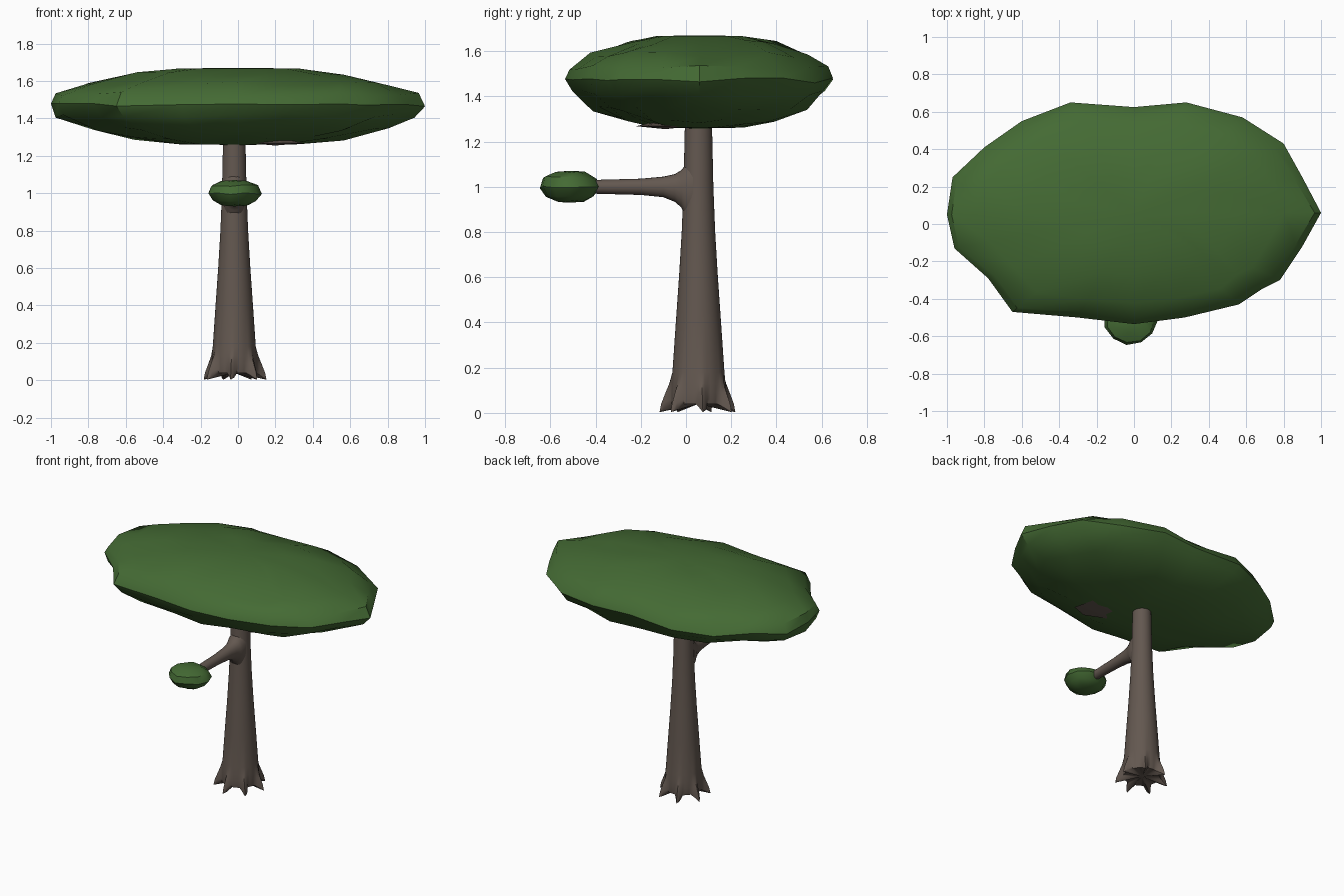
import bpy, bmesh, math, random
from mathutils import Vector

if "Cube" in bpy.data.objects:
    bpy.data.objects.remove(bpy.data.objects["Cube"])

random.seed(4)


def material(name, rgb):
    m = bpy.data.materials.new(name)
    m.diffuse_color = (*rgb, 1)
    m.use_nodes = True
    m.node_tree.nodes["Principled BSDF"].inputs["Base Color"].default_value = m.diffuse_color
    return m


GREEN = material("leaf green", (0.058, 0.145, 0.034))
BARK = material("bark brown", (0.125, 0.097, 0.08))


def loft(name, rings, start, end, mat, angle):
    """Skin closed rings of points, closing both ends with a fan to a point."""
    bm = bmesh.new()
    vr = [[bm.verts.new(p) for p in r] for r in rings]
    n = len(vr[0])
    for a, b in zip(vr, vr[1:]):
        for i in range(n):
            j = (i + 1) % n
            bm.faces.new((a[i], a[j], b[j], b[i]))
    for ring, tip in ((vr[0], start), (vr[-1], end)):
        v = bm.verts.new(tip)
        for i in range(n):
            bm.faces.new((ring[i], ring[(i + 1) % n], v))
    bmesh.ops.recalc_face_normals(bm, faces=bm.faces)
    me = bpy.data.meshes.new(name)
    bm.to_mesh(me)
    bm.free()
    me.materials.append(mat)
    ob = bpy.data.objects.new(name, me)
    bpy.context.collection.objects.link(ob)
    bpy.ops.object.select_all(action='DESELECT')
    ob.select_set(True)
    bpy.context.view_layer.objects.active = ob
    bpy.ops.object.shade_smooth_by_angle(angle=math.radians(angle))
    return ob


# Trunk: tapered, with seven roots flaring at the foot
CX, CY, N = -0.02, 0.055, 56
# (z, radius, outward root bulge, downward root drop)
profile = [(0.04, 0.118, 0.057, 0.038), (0.06, 0.121, 0.046, 0.02),
           (0.09, 0.121, 0.026, 0), (0.13, 0.12, 0.01, 0), (0.18, 0.115, 0, 0),
           (0.4, 0.1, 0, 0), (0.6, 0.086, 0, 0), (0.8, 0.074, 0, 0),
           (1.0, 0.066, 0, 0), (1.32, 0.059, 0, 0)]
rings = []
for z, r, bulge, drop in profile:
    ring = []
    for i in range(N):
        a = math.tau * i / N
        lobe = max(0, math.cos(7 * (a + math.radians(95)))) ** 2
        rr = r + bulge * lobe
        ring.append((CX + rr * math.cos(a), CY + rr * math.sin(a), z - drop * lobe))
    rings.append(ring)
loft("trunk", rings, (CX, CY, 0.04), (CX, CY, 1.32), BARK, 50)

# Side branch: (y, half width, height above axis, depth below axis)
branch = [(0.03, 0.064, 0.13, 0.16), (-0.005, 0.062, 0.095, 0.13),
          (-0.02, 0.056, 0.074, 0.092), (-0.05, 0.048, 0.056, 0.066),
          (-0.1, 0.041, 0.045, 0.046), (-0.2, 0.036, 0.036, 0.036),
          (-0.42, 0.03, 0.03, 0.03)]
rings = []
for y, w, up, down in branch:
    ring = []
    for i in range(20):
        a = math.tau * i / 20
        s = math.sin(a)
        ring.append((CX + w * math.cos(a), y, 1.0 + s * (up if s > 0 else down)))
    rings.append(ring)
loft("branch", rings, (CX, 0.03, 1), (CX, -0.42, 1), BARK, 40)

# Main canopy: irregular outline scaled through a lens-shaped profile
outline = [(-1, .05), (-.96, -.13), (-.78, -.29), (-.65, -.47), (-.3, -.5),
           (0, -.535), (.27, -.5), (.56, -.43), (.68, -.35), (.78, -.3),
           (.9, -.12), (1, .06), (.9, .25), (.8, .43), (.58, .57), (.28, .65),
           (0, .625), (-.34, .65), (-.6, .55), (-.8, .41), (-.97, .25)]
lens = [(.33, 1.262), (.57, 1.29), (.8, 1.345), (.95, 1.415), (1, 1.47),
        (.96, 1.53), (.82, 1.585), (.57, 1.637), (.32, 1.667)]
rings = []
for s, z in lens:
    ring = []
    for x, y in outline:
        k = s if s == 1 else s * random.uniform(0.975, 1.01)
        dz = random.uniform(-0.012, 0.012) if s > 0.5 else 0
        if s > 0.9 and x < -0.9:      # blunt left end
            k = max(k, 0.975)
        ring.append((x * k, 0.06 + (y - 0.06) * k, z + dz))
    rings.append(ring)
loft("canopy", rings, (0, 0.06, 1.258), (0, 0.06, 1.67), GREEN, 40)

# Bark-coloured patch on the underside of the canopy
patch = [(.05, -.01), (.1, -.16), (.24, -.22), (.35, -.18), (.31, -.02), (.18, .02)]
loft("underside_patch", [[(x, y, 1.268) for x, y in patch]],
     (.2, -.09, 1.3), (.2, -.09, 1.255), BARK, 10)

# Small leaf clump at the end of the branch
rings = []
for s, z in [(.5, .937), (.82, .96), (1, .998), (.88, 1.04), (.5, 1.064)]:
    ring = []
    for i in range(11):
        a = math.tau * i / 11
        k = s * random.uniform(0.96, 1.04)
        ring.append((CX + 0.142 * k * math.cos(a), -0.515 + 0.133 * k * math.sin(a),
                     z + random.uniform(-.005, .005)))
    rings.append(ring)
loft("leaf_clump", rings, (CX, -.515, .93), (CX, -.515, 1.07), GREEN, 40)
